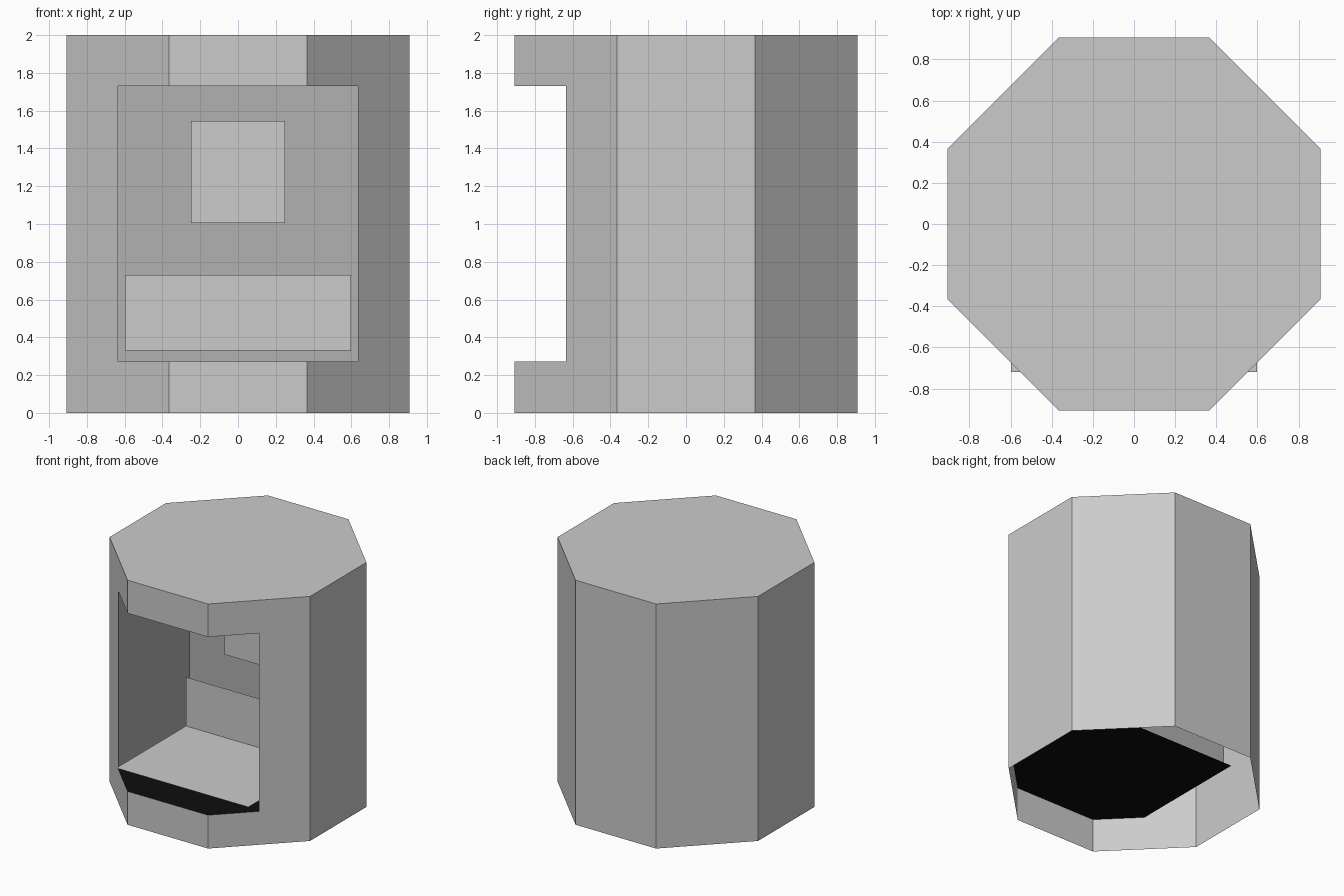
import bpy, bmesh

if "Cube" in bpy.data.objects:
    bpy.data.objects.remove(bpy.data.objects["Cube"])

A, S = 0.907, 0.364            # octagon flat distance and half side
W = (A + S) / 2                # recess half width, where it meets the diagonal walls
Z0, Z1, TOP = 0.273, 1.73, 2.0 # recess bottom, recess top, full height
BACK = 0.278                   # recess back wall


def material(name, value):
    m = bpy.data.materials.new(name)
    m.diffuse_color = (value, value, value, 1)
    m.use_nodes = True
    m.node_tree.nodes["Principled BSDF"].inputs["Base Color"].default_value = m.diffuse_color
    return m


def finish(name, bm, mat=None):
    bmesh.ops.remove_doubles(bm, verts=bm.verts[:], dist=1e-4)
    bmesh.ops.dissolve_limit(bm, angle_limit=0.01, verts=bm.verts[:], edges=bm.edges[:])
    mesh = bpy.data.meshes.new(name)
    bm.to_mesh(mesh)
    bm.free()
    ob = bpy.data.objects.new(name, mesh)
    bpy.context.collection.objects.link(ob)
    if mat:
        mesh.materials.append(mat)
    return ob


def face(bm, pts):
    return bm.faces.new([bm.verts.new(p) for p in pts])


def walls(bm, path, lo, hi):
    """Upright quads along an open plan path."""
    for (ax, ay), (bx, by) in zip(path, path[1:]):
        face(bm, [(ax, ay, lo), (bx, by, lo), (bx, by, hi), (ax, ay, hi)])


def sheet(name, path, half_width):
    """Sheet swept across x from a (y, z) profile."""
    bm = bmesh.new()
    for (ay, az), (by, bz) in zip(path, path[1:]):
        face(bm, [(-half_width, ay, az), (half_width, ay, az),
                  (half_width, by, bz), (-half_width, by, bz)])
    return finish(name, bm)


recess_grey = material("recess_grey", 0.44)
floor_black = material("floor_black", 0.004)

# Octagonal shell, open underneath, with the front window left out
around = [(W, -W), (A, -S), (A, S), (S, A), (-S, A), (-A, S), (-A, -S), (-W, -W)]
front = [(-W, -W), (-S, -A), (S, -A), (W, -W)]
bm = bmesh.new()
for lo, hi in ((0, Z0), (Z0, Z1), (Z1, TOP)):
    walls(bm, around, lo, hi)
    if (lo, hi) != (Z0, Z1):
        walls(bm, front, lo, hi)
face(bm, [(x, y, TOP) for x, y in around + front[1:3]])
finish("octagonal_shell", bm)

# Recess walls and ceiling
bm = bmesh.new()
walls(bm, [(-W, -W), (-W, BACK), (W, BACK), (W, -W)], Z0, Z1)
plan = front + [(W, BACK), (-W, BACK)]
face(bm, [(x, y, Z1) for x, y in reversed(plan)])
finish("recess_walls", bm, recess_grey)

# Recess floor, running a little past the back wall
bm = bmesh.new()
face(bm, [(x, y, Z0) for x, y in front + [(W, S), (-W, S)]])
finish("recess_floor", bm, floor_black)

# Inner tray with upright back, and the panel above it
sheet("tray", [(-0.72, 0.33), (0.18, 0.33), (0.18, 0.73)], 0.597)
sheet("back_panel", [(0.185, 1.005), (0.185, 1.545)], 0.25)
